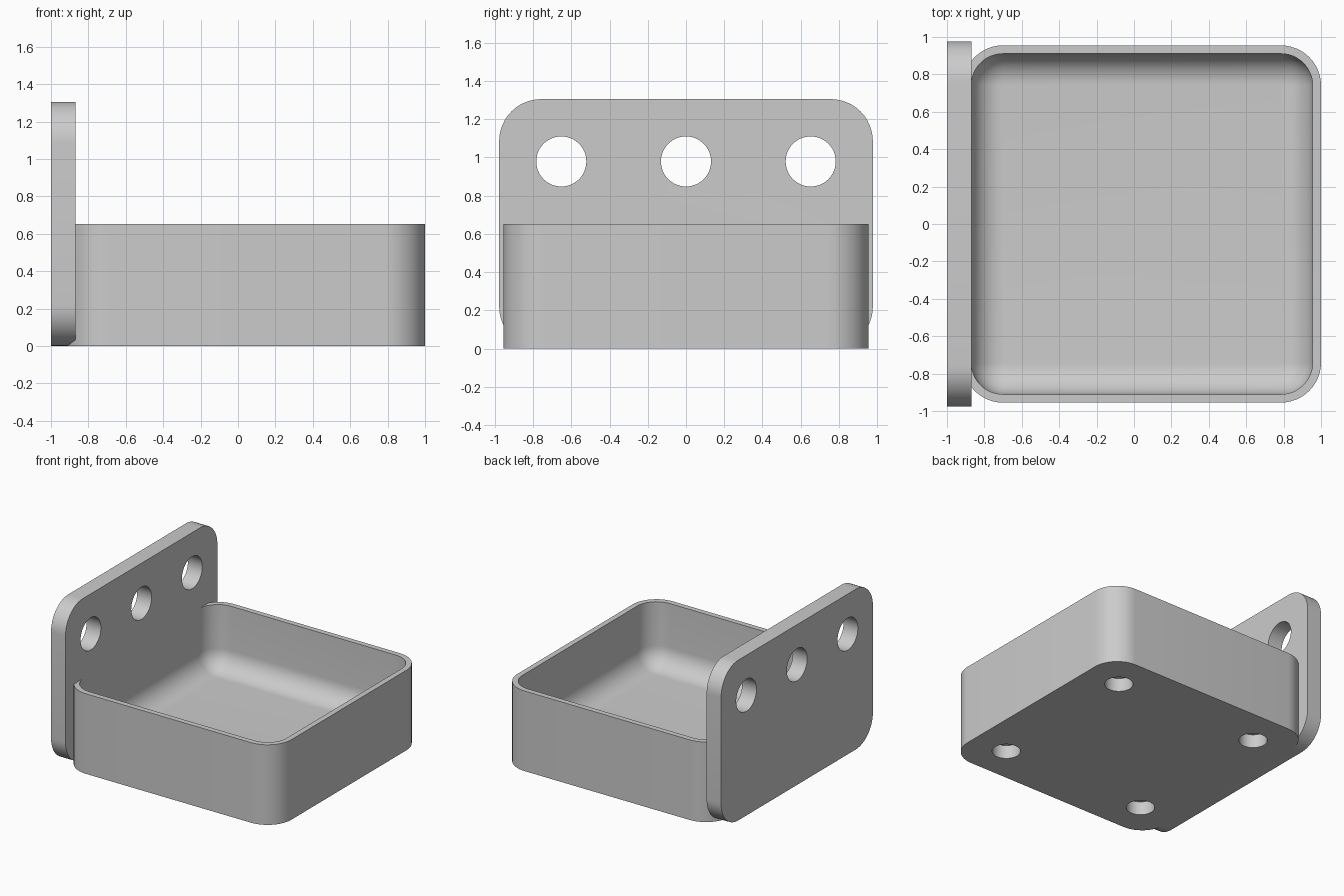
import bpy, bmesh
from math import sin, cos, pi

default = bpy.data.objects.get("Cube")
if default:
    bpy.data.objects.remove(default, do_unlink=True)

grey = bpy.data.materials.new("plain grey")
grey.use_nodes = True
colour = (0.6, 0.6, 0.6, 1)
grey.diffuse_color = colour
grey.node_tree.nodes["Principled BSDF"].inputs["Base Color"].default_value = colour


def rounded_rect(half_u, half_v, radius, steps=12):
    """Outline of a rounded rectangle, centred on the origin."""
    points = []
    for quarter, (su, sv) in enumerate([(1, 1), (-1, 1), (-1, -1), (1, -1)]):
        for i in range(steps + 1):
            a = (quarter + i / steps) * pi / 2
            points.append((su * (half_u - radius) + radius * cos(a),
                           sv * (half_v - radius) + radius * sin(a)))
    return points


def loft(name, rings):
    """Closed solid through rings of equal point count."""
    bm = bmesh.new()
    loops = [[bm.verts.new(p) for p in ring] for ring in rings]
    for low, high in zip(loops, loops[1:]):
        for i in range(len(low)):
            j = (i + 1) % len(low)
            bm.faces.new((low[i], low[j], high[j], high[i]))
    bm.faces.new(loops[0][::-1])
    bm.faces.new(loops[-1])
    bmesh.ops.recalc_face_normals(bm, faces=bm.faces)
    mesh = bpy.data.meshes.new(name)
    bm.to_mesh(mesh)
    bm.free()
    mesh.materials.append(grey)
    obj = bpy.data.objects.new(name, mesh)
    bpy.context.collection.objects.link(obj)
    return obj


def select_only(obj):
    bpy.ops.object.select_all(action='DESELECT')
    bpy.context.view_layer.objects.active = obj
    obj.select_set(True)


def combine(obj, other, operation):
    """Apply a boolean with another solid, then remove that solid."""
    mod = obj.modifiers.new("combine", 'BOOLEAN')
    mod.operation, mod.solver, mod.object = operation, 'EXACT', other
    select_only(obj)
    bpy.ops.object.modifier_apply(modifier=mod.name)
    bpy.data.objects.remove(other, do_unlink=True)


def drill(obj, radius, depth, location, rotation=(0, 0, 0)):
    """Cut a round hole."""
    bpy.ops.mesh.primitive_cylinder_add(vertices=48, radius=radius, depth=depth,
                                        location=location, rotation=rotation)
    cutter = bpy.context.object
    cutter.hide_render = True
    cutter.data.materials.append(grey)
    combine(obj, cutter, 'DIFFERENCE')


# Tray: outer wall, rim, inner wall, then a rounded sweep down to the floor
CENTRE_X, HALF_X, HALF_Y, CORNER = 0.0425, 0.9575, 0.955, 0.215
TOP, WALL, FLOOR, FILLET = 0.652, 0.0445, 0.13, 0.165


def tray_ring(inset, z):
    outline = rounded_rect(HALF_X - inset, HALF_Y - inset, CORNER - inset)
    return [(CENTRE_X + u, v, z) for u, v in outline]


rings = [tray_ring(0, 0), tray_ring(0, TOP), tray_ring(WALL, TOP)]
for i in range(13):
    a = i / 12 * pi / 2
    rings.append(tray_ring(WALL + FILLET * (1 - cos(a)), FLOOR + FILLET * (1 - sin(a))))
tray = loft("wall_mount_tray", rings)

# Upright mounting plate, fused with the tray
HEIGHT = 1.305
profile = rounded_rect(0.977, HEIGHT / 2, 0.22)
plate = loft("mounting_plate",
             [[(x, u, v + HEIGHT / 2) for u, v in profile] for x in (-1, -0.87)])
combine(tray, plate, 'UNION')

# Three through holes in the plate
for y in (-0.652, 0, 0.652):
    drill(tray, 0.131, 0.2, (-0.935, y, 0.979), (0, pi / 2, 0))

# Blind holes under the tray
for sx in (-1, 1):
    for sy in (-1, 1):
        drill(tray, 0.106, 0.22, (CENTRE_X + sx * 0.653, sy * 0.653, 0))

# Smooth the curves, keep the edges crisp
select_only(tray)
bpy.ops.object.shade_smooth_by_angle(angle=pi / 6)
